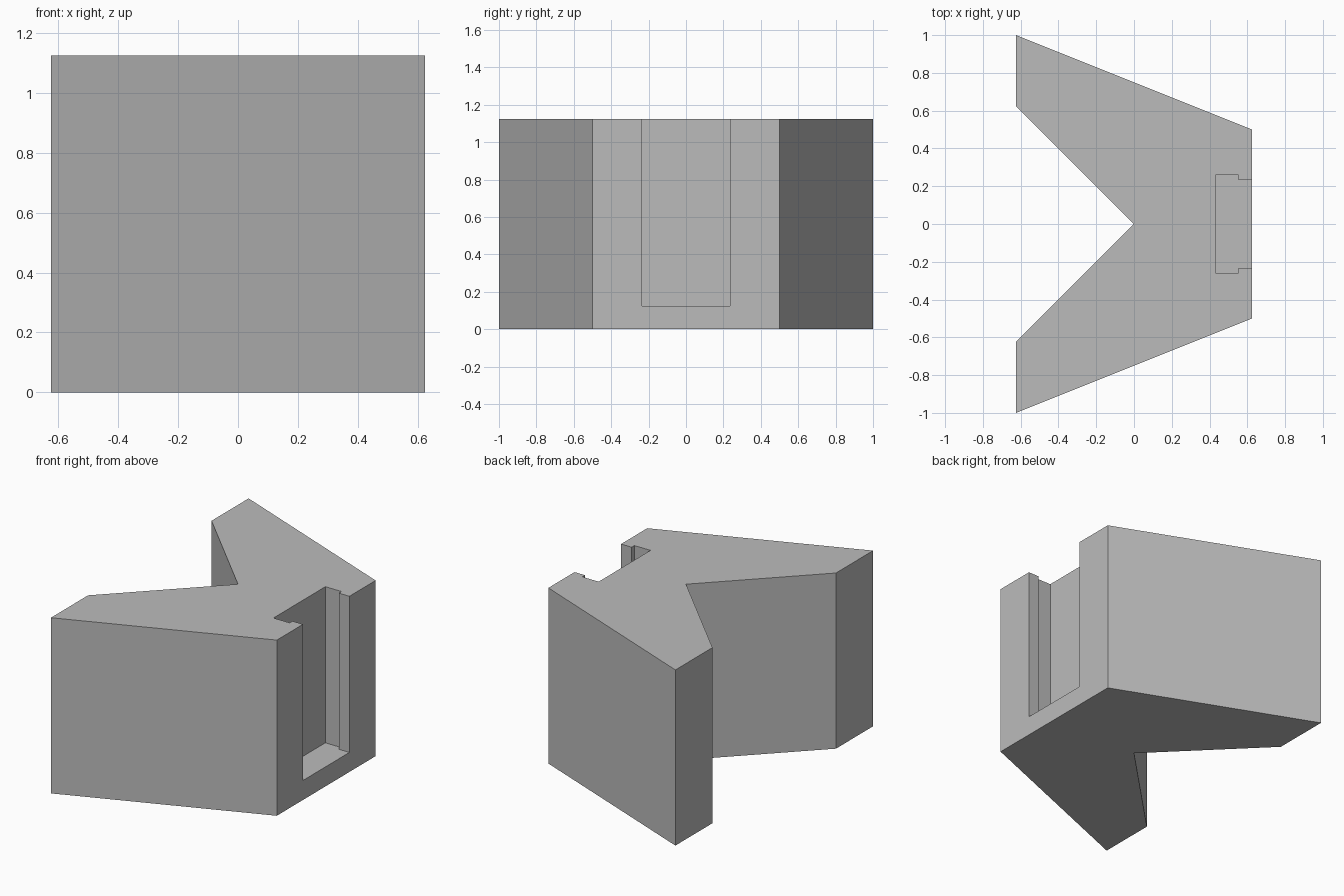
import bpy
import bmesh

cube = bpy.data.objects.get("Cube")
if cube:
    bpy.data.objects.remove(cube, do_unlink=True)

HEIGHT = 1.125


def mirrored(half):
    """Close a half outline by mirroring it across the x axis."""
    return half + [(x, -y) for x, y in reversed(half) if y > 0]


def prism(name, outline, bottom, top):
    """Extrude a flat outline from bottom to top."""
    bm = bmesh.new()
    face = bm.faces.new([bm.verts.new((x, y, bottom)) for x, y in outline])
    extruded = bmesh.ops.extrude_face_region(bm, geom=[face])["geom"]
    verts = [g for g in extruded if isinstance(g, bmesh.types.BMVert)]
    bmesh.ops.translate(bm, verts=verts, vec=(0, 0, top - bottom))
    bmesh.ops.recalc_face_normals(bm, faces=bm.faces)
    mesh = bpy.data.meshes.new(name)
    bm.to_mesh(mesh)
    bm.free()
    obj = bpy.data.objects.new(name, mesh)
    bpy.context.collection.objects.link(obj)
    return obj


grey = bpy.data.materials.new("light grey")
grey.use_nodes = True
color = (0.5, 0.5, 0.5, 1)
grey.diffuse_color = color
grey.node_tree.nodes["Principled BSDF"].inputs["Base Color"].default_value = color

# Tapered block with a V notch
body = prism("notched_block", mirrored(
    [(0, 0), (-0.625, 0.625), (-0.625, 1), (0.625, 0.5)]), 0, HEIGHT)
body.data.materials.append(grey)

# Undercut slot, open at the top and on the narrow end
cutter = prism("slot_cutter", mirrored(
    [(0.435, 0.2625), (0.55, 0.2625), (0.55, 0.235), (0.8, 0.235)]),
    0.125, HEIGHT + 0.2)
cutter.data.materials.append(grey)
cutter.hide_render = True

cut = body.modifiers.new("slot", "BOOLEAN")
cut.operation = "DIFFERENCE"
cut.solver = "EXACT"
cut.object = cutter

# Bake the cut and discard the cutter
bpy.context.view_layer.update()
graph = bpy.context.evaluated_depsgraph_get()
result = bpy.data.meshes.new_from_object(body.evaluated_get(graph))
body.modifiers.clear()
body.data = result
bpy.data.objects.remove(cutter, do_unlink=True)
